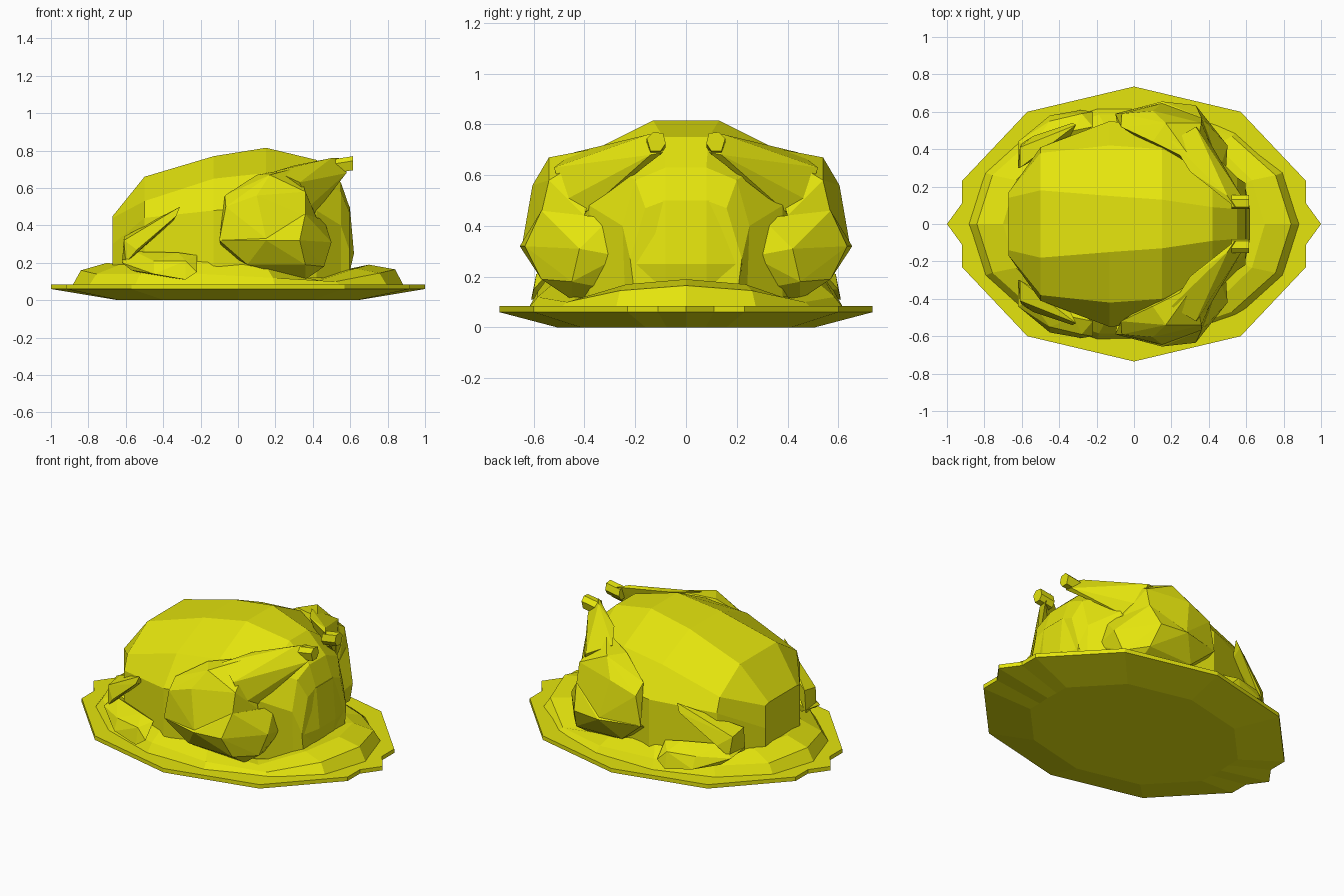
import bpy, bmesh, math

if "Cube" in bpy.data.objects:
    bpy.data.objects.remove(bpy.data.objects["Cube"])

mat = bpy.data.materials.new("golden yellow")
mat.diffuse_color = (0.78, 0.78, 0.004, 1)
mat.use_nodes = True
mat.node_tree.nodes["Principled BSDF"].inputs["Base Color"].default_value = mat.diffuse_color


def finish(bm, name):
    bmesh.ops.recalc_face_normals(bm, faces=bm.faces)
    me = bpy.data.meshes.new(name)
    bm.to_mesh(me)
    bm.free()
    me.materials.append(mat)
    ob = bpy.data.objects.new(name, me)
    bpy.context.collection.objects.link(ob)
    return ob


def loft(name, rings):
    """Skin closed rings of equal length and cap both ends."""
    bm = bmesh.new()
    vs = [[bm.verts.new(p) for p in r] for r in rings]
    n = len(vs[0])
    for a, b in zip(vs, vs[1:]):
        for i in range(n):
            j = (i + 1) % n
            bm.faces.new((a[i], a[j], b[j], b[i]))
    bm.faces.new(vs[0])
    bm.faces.new(vs[-1])
    return finish(bm, name)


def hull_pair(name, pts):
    """Faceted convex lump on both sides of the bird."""
    for side, s in (("left", 1), ("right", -1)):
        bm = bmesh.new()
        for x, y, z in pts:
            bm.verts.new((x, y * s, z))
        r = bmesh.ops.convex_hull(bm, input=bm.verts)
        junk = [v for v in r["geom_interior"] if isinstance(v, bmesh.types.BMVert)]
        bmesh.ops.delete(bm, geom=junk, context='VERTS')
        finish(bm, side + "_" + name)


# Platter: faceted oval with pointed handles
quarter = [(1, 0), (.92, .11), (.92, .23), (.57, .6), (0, .735)]
half = quarter + [(-x, y) for x, y in quarter[-2::-1]]
outline = half + [(x, -y) for x, y in half[-2:0:-1]]
foot = [(x * (.64 if abs(y) < .05 else .69), y * .69) for x, y in outline]
loft("platter", [[(x, y, 0) for x, y in foot],
                 [(x, y, .06) for x, y in outline],
                 [(x, y, .085) for x, y in outline]])

# Garnish bed: uneven low mound, high by the wings and low by the thighs
N = 14
def bed_ring(sx, sy, heights):
    return [(sx * math.cos(2 * math.pi * i / N), sy * math.sin(2 * math.pi * i / N),
             heights[min(i, N - i)]) for i in range(N)]
loft("garnish_bed", [bed_ring(.89, .64, [.07] * 8),
                     bed_ring(.84, .6, [.165, .145, .1, .12, .14, .14, .14, .16]),
                     bed_ring(.7, .54, [.19, .17, .105, .17, .22, .2, .19, .2]),
                     bed_ring(.45, .3, [.13] * 8)])

# Body: half sections (x, four y/z pairs from top to bottom), mirrored
sections = [
    (-.67, [(.14, .45), (.17, .44), (.17, .3), (.17, .12)]),
    (-.50, [(.18, .66), (.38, .53), (.41, .44), (.41, .12)]),
    (-.13, [(.15, .77), (.42, .65), (.55, .48), (.55, .12)]),
    (.15, [(.13, .815), (.40, .68), (.52, .5), (.5, .12)]),
    (.42, [(.09, .75), (.27, .63), (.38, .48), (.38, .12)]),
    (.55, [(.08, .63), (.2, .58), (.25, .4), (.24, .11)]),
    (.595, [(.08, .5), (.16, .47), (.22, .27), (.2, .11)]),
]
loft("roast_body", [[(x, y, z) for y, z in p] + [(x, -y, z) for y, z in p[::-1]]
                    for x, p in sections])
# Tail end: bulges outward low down and fades into the body above
loft("tail", [[(.45, -.23, z), (.45, .23, z), (x - .03, .22 * w, z), (x, .08, z),
               (x, -.08, z), (x - .03, -.22 * w, z)]
              for z, x, w in ((.12, .59, .95), (.25, .62, 1), (.5, .598, .75))])

# Legs: thigh, drumstick, shin and bone end
hull_pair("thigh", [(-.1, .59, .32), (-.08, .48, .26), (.15, .655, .32), (.33, .635, .32),
                    (.36, .57, .46), (.5, .42, .31), (.46, .45, .18), (.36, .45, .11),
                    (.36, .57, .19), (.05, .56, .19), (.49, .26, .28), (.4, .24, .14),
                    (.2, .3, .18), (.46, .3, .43)])
hull_pair("drumstick", [(-.07, .52, .56), (-.065, .59, .5), (-.1, .59, .32), (.1, .44, .67),
                        (.17, .54, .67), (.1, .605, .56), (.36, .54, .58), (.36, .57, .45),
                        (.15, .645, .33), (.42, .4, .44), (.32, .33, .71), (.2, .35, .6)])
hull_pair("shin", [(.2, .44, .69), (.33, .52, .63), (.38, .48, .5), (.4, .4, .45),
                   (.3, .28, .72), (.38, .28, .56), (.54, .09, .76), (.5, .15, .76),
                   (.58, .14, .68), (.58, .09, .69)])
hull_pair("bone_end", [(x, y, z + dz) for x, dz in ((.52, -.01), (.615, .005))
                       for y, z in ((.08, .72), (.1, .69), (.14, .69), (.155, .74),
                                    (.13, .765), (.09, .76))])

# Wings: tip resting on the bed, and upper wing folded against the body
hull_pair("wing_tip", [(-.62, .3, .22), (-.62, .44, .2), (-.55, .41, .26), (-.57, .47, .16),
                       (-.45, .58, .14), (-.28, .61, .11), (-.22, .6, .15), (-.22, .52, .24),
                       (-.32, .5, .255), (-.45, .55, .21), (-.28, .59, .21), (-.5, .38, .14)])
hull_pair("upper_wing", [(-.62, .3, .2), (-.61, .3, .34), (-.61, .41, .32), (-.54, .43, .36),
                         (-.54, .47, .27), (-.6, .43, .2), (-.31, .53, .5),
                         (-.33, .54, .45), (-.35, .45, .42)])
